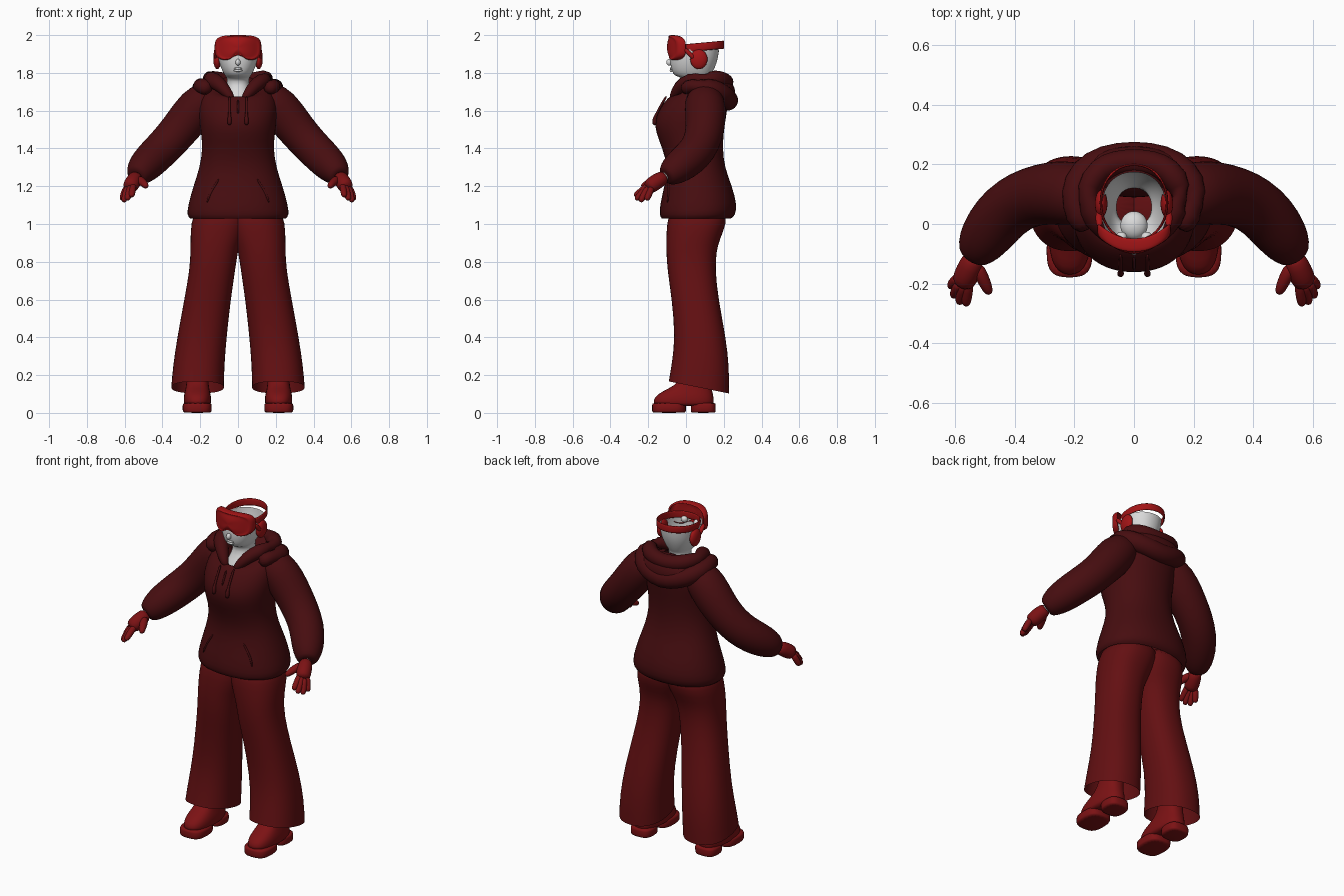
import bpy, bmesh, math
from mathutils import Vector

if "Cube" in bpy.data.objects:
    bpy.data.objects.remove(bpy.data.objects["Cube"], do_unlink=True)


def material(name, r, g, b):
    m = bpy.data.materials.new(name)
    m.use_nodes = True
    m.diffuse_color = (r, g, b, 1)
    bsdf = m.node_tree.nodes["Principled BSDF"]
    bsdf.inputs["Base Color"].default_value = (r, g, b, 1)
    bsdf.inputs["Roughness"].default_value = 0.8
    return m


MAROON = material("dark maroon cloth", 0.062, 0.004, 0.005)
TROUSER = material("deep red cloth", 0.125, 0.005, 0.006)
LEATHER = material("red leather", 0.2, 0.006, 0.007)
BRIGHT = material("bright red plastic", 0.36, 0.007, 0.008)
SKIN = material("pale grey skin", 0.7, 0.7, 0.7)


def loft(name, rings, mat, caps="", mirror=False, smooth=1, thick=0):
    """Join rings of points into one skin; caps may hold 's' and 'e'."""
    bm = bmesh.new()
    loops = [[bm.verts.new(p) for p in ring] for ring in rings]
    n = len(loops[0])
    for a, b in zip(loops, loops[1:]):
        for i in range(n):
            j = (i + 1) % n
            bm.faces.new((a[i], a[j], b[j], b[i]))
    if "s" in caps:
        bm.faces.new(loops[0][::-1])
    if "e" in caps:
        bm.faces.new(loops[-1])
    bmesh.ops.recalc_face_normals(bm, faces=bm.faces)
    me = bpy.data.meshes.new(name)
    bm.to_mesh(me)
    bm.free()
    me.materials.append(mat)
    me.shade_smooth()
    ob = bpy.data.objects.new(name, me)
    bpy.context.collection.objects.link(ob)
    if mirror:
        ob.modifiers.new("Mirror", "MIRROR")
    if thick:
        ob.modifiers.new("Solidify", "SOLIDIFY").thickness = thick
    if smooth:
        ob.modifiers.new("Subdivision", "SUBSURF").levels = smooth
        ob.modifiers["Subdivision"].render_levels = smooth
    return ob


def oval(z, hx, front, back, tilt=0, cx=0, power=2.2, n=28, both=False):
    """Level ring; tilt slopes its front half (or all of it)."""
    yc, hy, pts = (front + back) / 2, (back - front) / 2, []
    for i in range(n):
        c, s = math.cos(i * math.tau / n), math.sin(i * math.tau / n)
        dx = hx * math.copysign(abs(c) ** (2 / power), c)
        dy = hy * math.copysign(abs(s) ** (2 / power), s)
        pts.append((cx + dx, yc + dy, z + tilt * (dy if both else min(0, dy))))
    return pts


def tube(name, path, mat, mirror=False, n=14, smooth=1, caps="se"):
    """Round tube through (x, y, z, radius) points."""
    pts = [Vector(p[:3]) for p in path]
    rings = []
    for i, p in enumerate(pts):
        d = pts[min(i + 1, len(pts) - 1)] - pts[max(i - 1, 0)]
        d.normalize()
        u = d.cross(Vector((0.2, 1, 0.3))).normalized()
        v = d.cross(u)
        r = path[i][3]
        rings.append([p + r * (math.cos(k * math.tau / n) * u + math.sin(k * math.tau / n) * v)
                      for k in range(n)])
    return loft(name, rings, mat, caps, mirror, smooth)


def ball(name, centre, size, mat, mirror=False):
    rings = []
    for k in range(9):
        a = math.pi * (0.03 + 0.94 * k / 8) - math.pi / 2
        rings.append([(centre[0] + size[0] * math.cos(a) * math.cos(t * math.tau / 16),
                       centre[1] + size[1] * math.cos(a) * math.sin(t * math.tau / 16),
                       centre[2] + size[2] * math.sin(a)) for t in range(16)])
    return loft(name, rings, mat, "se", mirror)


# Hooded top: height, half width, front, back, neckline slope
TORSO = [(1.03, .255, -.13, .24, 0), (1.045, .272, -.142, .262, 0), (1.1, .266, -.14, .272, 0),
         (1.2, .238, -.115, .245, 0), (1.3, .203, -.098, .205, 0), (1.4, .188, -.125, .195, 0),
         (1.48, .197, -.16, .2, 0), (1.55, .205, -.168, .21, 0), (1.62, .21, -.135, .222, 0),
         (1.69, .195, -.092, .225, .1), (1.735, .145, -.07, .2, .42), (1.75, .08, -.05, .16, .9)]
loft("hooded_top", [oval(*r) for r in TORSO], MAROON)


def chest(x, z):
    """Front surface of the top at a given x and height."""
    for a, b in zip(TORSO, TORSO[1:]):
        if a[0] <= z <= b[0]:
            t = (z - a[0]) / (b[0] - a[0])
            hx, f, k = (a[i] + t * (b[i] - a[i]) for i in (1, 2, 3))
            return (f + k) / 2 - (k - f) / 2 * (1 - abs(x / hx) ** 2.2) ** (1 / 2.2)


# Drawstrings, zip and pocket edges lying on the top
tube("drawstring", [(.045, chest(.045, z) - .006, z, r) for z, r in
                    ((1.68, .007), (1.64, .007), (1.6, .007), (1.57, .008), (1.56, .013), (1.52, .013))],
     MAROON, True, 8)
tube("zip", [(0, chest(0, z), z, .006) for z in (1.66, 1.62, 1.58)], MAROON, n=8)
tube("pocket_edge", [(x, chest(x, z) + .001, z, .006) for x, z in
                     ((.1, 1.24), (.125, 1.2), (.15, 1.16), (.165, 1.11))], MAROON, True, 8)

# Hood resting on the shoulders: rim roll, outer fold and hanging pouch
def across(half):
    return half + [(-x, y, z, r) for x, y, z, r in half[-2::-1]]


tube("hood_rim", across([(.025, -.075, 1.655, .016), (.06, -.055, 1.70, .03), (.105, -.01, 1.748, .042),
                         (.15, .05, 1.768, .05), (.16, .12, 1.772, .05), (.115, .185, 1.765, .046),
                         (.06, .205, 1.755, .044), (0, .21, 1.75, .044)]), MAROON)
tube("hood_fold", across([(.15, -.02, 1.71, .035), (.195, .03, 1.735, .05), (.205, .1, 1.73, .055),
                          (.17, .175, 1.7, .055), (.1, .215, 1.67, .055), (0, .226, 1.645, .056)]), MAROON)
ball("hood_pouch", (0, .175, 1.69), (.185, .09, .095), MAROON)

# Sleeves with gathered cuffs
tube("sleeve", [(.12, .09, 1.67, .085), (.19, .1, 1.65, .108), (.25, .105, 1.575, .11), (.31, .1, 1.5, .103),
                (.37, .083, 1.43, .1), (.43, .045, 1.37, .098), (.48, -.015, 1.32, .094),
                (.517, -.07, 1.28, .08), (.535, -.1, 1.255, .058), (.54, -.108, 1.25, .045)],
     MAROON, True, 20)
tube("wrist", [(.515, -.07, 1.28, .03), (.545, -.13, 1.24, .028)], SKIN, True)

# Gloves
tube("glove_palm", [(.535, -.105, 1.255, .034), (.548, -.14, 1.235, .042),
                    (.565, -.18, 1.208, .044), (.578, -.205, 1.188, .036)], LEATHER, True)
for finger, base, tip in (("index", (.555, -.205, 1.2), (.563, -.268, 1.15)),
                          ("middle", (.572, -.21, 1.19), (.585, -.262, 1.132)),
                          ("ring", (.588, -.205, 1.185), (.604, -.24, 1.122)),
                          ("little", (.595, -.185, 1.185), (.614, -.208, 1.13))):
    b, t = Vector(base), Vector(tip)
    tube(finger + "_finger", [(*b.lerp(t, k), r) for k, r in
                              ((-.2, .018), (.3, .019), (.8, .018), (1, .014), (1.08, .007))], LEATHER, True, 10)
tube("thumb", [(.53, -.135, 1.24, .024), (.508, -.18, 1.225, .024), (.49, -.22, 1.205, .02),
               (.483, -.235, 1.195, .01)], LEATHER, True, 10)

# Flared trousers: height, inner x, outer x, front, back, hem slope
LEG = [(1.1, -.06, .225, -.085, .22, 0), (1.0, -.05, .25, -.102, .215, 0), (.92, -.025, .252, -.105, .18, 0),
       (.86, .0, .252, -.105, .162, 0), (.76, .014, .256, -.1, .155, 0), (.6, .038, .285, -.075, .172, 0),
       (.4, .06, .322, -.058, .212, 0), (.25, .072, .345, -.075, .23, -.1), (.135, .074, .354, -.092, .228, -.2)]
loft("trouser_leg", [oval(z, (b - a) / 2, f, k, t, (a + b) / 2, 2.3, both=True)
                     for z, a, b, f, k, t in LEG], TROUSER, "s", True)

# Boots with a split sole
loft("boot_upper", [oval(z, hx, f, k, 0, cx, 2.5, 20) for z, hx, f, k, cx in
                    ((.035, .066, -.16, .14, .215), (.05, .073, -.175, .148, .215), (.085, .074, -.17, .148, .215),
                     (.115, .066, -.125, .14, .215), (.145, .06, -.06, .135, .215),
                     (.19, .058, -.02, .13, .213), (.26, .055, -.01, .13, .21))], LEATHER, "se", True)
for part, f, k, hx in (("boot_front_sole", -.18, .0, .078), ("boot_heel", .025, .158, .068)):
    loft(part, [oval(z, hx * s, f, k, 0, .216, 3, 20) for z, s in
                ((0, .93), (.006, 1), (.045, 1), (.055, .95))], LEATHER, "se", True)

# Neck and open-topped head shell
HEAD = [(1.6, .1, -.07, .13), (1.66, .085, -.05, .13), (1.71, .062, -.01, .12), (1.76, .058, 0, .12),
        (1.775, .06, -.025, .125), (1.785, .068, -.062, .132), (1.81, .084, -.076, .145),
        (1.85, .099, -.085, .162), (1.89, .107, -.086, .172), (1.925, .11, -.08, .176)]
loft("head_shell", [oval(*r) for r in HEAD], SKIN)
ball("nose", (0, -.088, 1.856), (.014, .017, .018), SKIN)
for lip, z, r in (("upper_lip", 1.823, .006), ("lower_lip", 1.812, .007)):
    tube(lip, across([(.024, -.07, z, r / 2), (.012, -.079, z, r), (0, -.081, z, r)]), SKIN, n=8)
# Inner mouth and eyes seen through the open top
ball("inner_mouth", (0, -.005, 1.83), (.048, .05, .035), SKIN)
ball("eye", (.042, -.045, 1.9), (.02, .02, .02), SKIN, True)

# Goggles: notched outline, shrinking forward into a curved lens
def goggle_ring(scale, y):
    ring = []
    for i in range(48):
        c, s = math.cos(i * math.tau / 48), math.sin(i * math.tau / 48)
        x = .124 * math.copysign(abs(c) ** .55, c)
        z = .068 * math.copysign(abs(s) ** .6, s)
        if z < 0:
            z += .04 * math.exp(-(x / .032) ** 2) * min(1, -z / .05)
        ring.append((x * scale, y + 3.6 * (x * scale) ** 2, 1.932 + z * scale))
    return ring


loft("goggles", [goggle_ring(s, y) for s, y in
                 ((.9, -.05), (.97, -.05), (1, -.062), (1, -.085), (.96, -.094), (.88, -.096),
                  (.85, -.091), (.6, -.097), (.3, -.1), (.05, -.1))], BRIGHT, "e")

# Strap around the back and round ear covers
loft("goggle_strap", [oval(z, hx, -.06, .203, .09, 0, 2.1, 36, True) for z, hx in
                      ((1.915, .114), (1.935, .116), (1.96, .115))], BRIGHT, thick=.008)
ball("ear_cover", (.11, .068, 1.872), (.022, .048, .053), BRIGHT, True)
tube("side_buckle", [(.115, -.01, 1.93, .012), (.118, .02, 1.9, .014), (.115, .05, 1.87, .012)], BRIGHT, True, 8)
